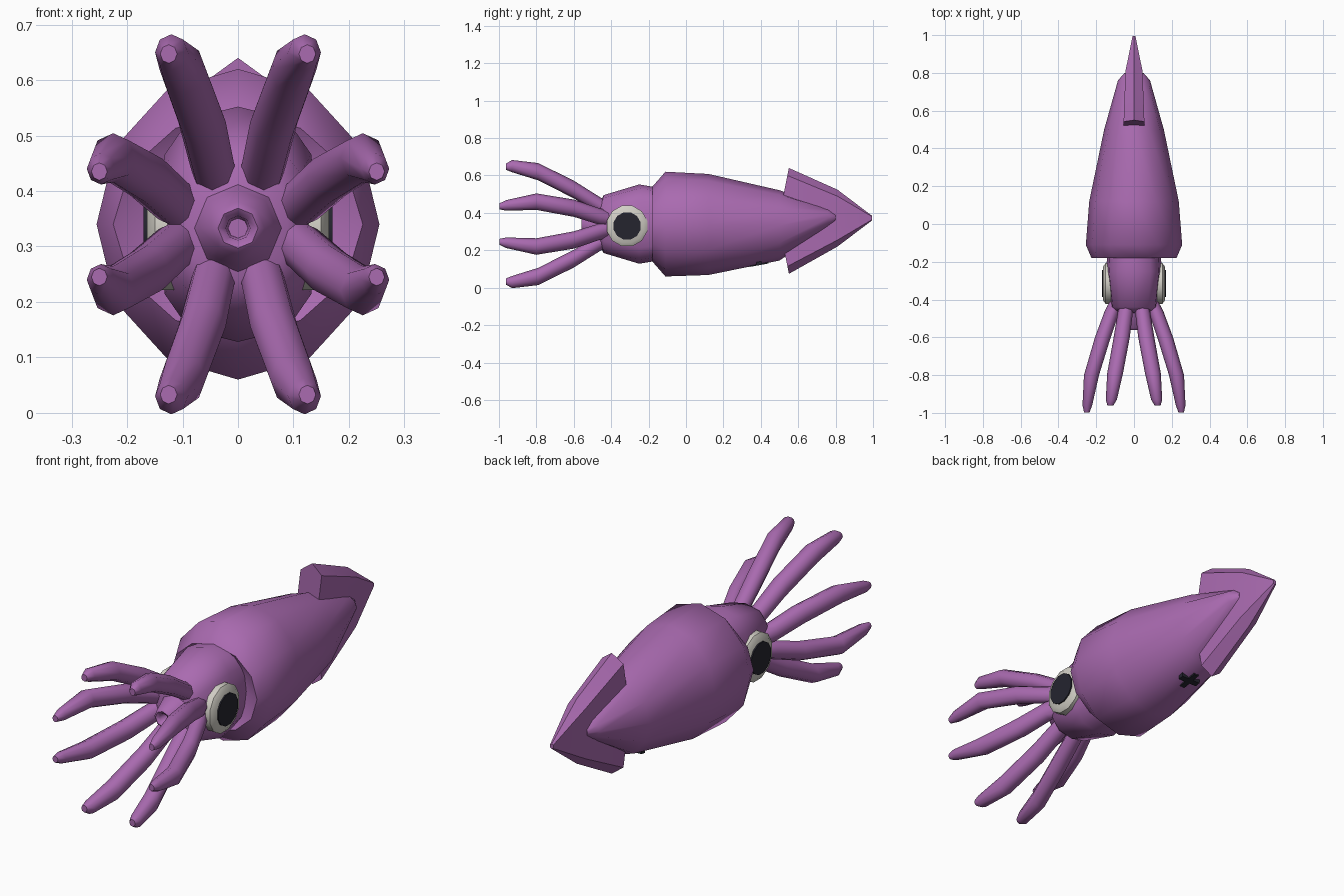
import bpy, bmesh
from math import sin, cos, tau, radians, copysign

if "Cube" in bpy.data.objects:
    bpy.data.objects.remove(bpy.data.objects["Cube"], do_unlink=True)

MID = 0.34  # height of the body axis


def material(name, rgb):
    m = bpy.data.materials.new(name)
    m.use_nodes = True
    m.diffuse_color = (*rgb, 1)
    m.node_tree.nodes["Principled BSDF"].inputs["Base Color"].default_value = (*rgb, 1)
    return m


PURPLE = material("purple skin", (0.40, 0.145, 0.435))
WHITE = material("eye white", (0.64, 0.62, 0.56))
DARK = material("dark", (0.018, 0.018, 0.028))


def oval(x, y, z, rx, rz, n=12, power=1.0):
    """Ring of points facing along y; a power below one makes it boxier."""
    pts = []
    for i in range(n):
        c, s = cos(tau * i / n), sin(tau * i / n)
        pts.append((x + rx * copysign(abs(c) ** power, c), y,
                    z + rz * copysign(abs(s) ** power, s)))
    return pts


def disc(x, y, z, r, n=12):
    """Ring of points facing along x."""
    return [(x, y + r * cos(tau * (i + .5) / n), z + r * sin(tau * (i + .5) / n))
            for i in range(n)]


def loft(name, rings, mat, angle=40):
    """Skin a row of rings and cap both ends."""
    bm = bmesh.new()
    loops = [[bm.verts.new(p) for p in ring] for ring in rings]
    n = len(loops[0])
    for a, b in zip(loops, loops[1:]):
        for i in range(n):
            j = (i + 1) % n
            bm.faces.new((a[i], a[j], b[j], b[i]))
    bm.faces.new(loops[0])
    bm.faces.new(loops[-1])
    bmesh.ops.recalc_face_normals(bm, faces=bm.faces[:])
    mesh = bpy.data.meshes.new(name)
    bm.to_mesh(mesh)
    bm.free()
    mesh.materials.append(mat)
    mesh.shade_smooth()
    mesh.set_sharp_from_angle(angle=radians(angle))
    obj = bpy.data.objects.new(name, mesh)
    bpy.context.collection.objects.link(obj)
    return obj


# Mantle: rolled front rim tapering to the tail: y, half width, half height, centre
mantle = [(-.14, .15, .15, .34), (-.18, .225, .20, .34), (-.11, .255, .28, .34),
          (.12, .237, .27, .338), (.5, .158, .188, .333),
          (.76, .085, .052, .374), (.80, .05, .028, .374)]
loft("mantle", [oval(0, y, cz, rx, rz) for y, rx, rz, cz in mantle], PURPLE, 50)


# Tail fin: upright arrow head with a ridged edge
def fin_ring(y, w, h, cz, slant, bevel):
    side = [(w, h - bevel), (w, h * .4), (w, -h * .4), (w, bevel - h)]
    outline = [(0, h)] + side + [(0, -h)] + [(-x, z) for x, z in reversed(side)]
    return [(x, y - slant * (h - abs(z)), cz + z) for x, z in outline]


loft("tail_fin", [fin_ring(.55, .055, .283, .357, .2, .04),
                  fin_ring(.81, .045, .152, .372, 0, .035),
                  fin_ring(.995, .008, .012, .372, 0, .004)], PURPLE)

# Head: boxy barrel between mantle and arms
head = [(-.12, .14, .19), (-.25, .147, .212), (-.44, .125, .155), (-.47, .09, .10)]
loft("head", [oval(0, y, MID, rx, rz, 12, .75) for y, rx, rz in head], PURPLE, 50)

# Mouth funnel with a hollow end
mouth = [(-.42, .10), (-.49, .07), (-.55, .048), (-.56, .036), (-.55, .022), (-.49, .018)]
loft("mouth", [oval(0, y, .333, r, r, 8) for y, r in mouth], PURPLE, 60)

# Arms: offsets from the axis (x, y, z, radius), mirrored to all four quarters
ARMS = {
    "inner": [(.035, -.40, .07, .04), (.045, -.46, .10, .042), (.065, -.60, .185, .045),
              (.10, -.79, .28, .044), (.12, -.93, .31, .031), (.125, -.962, .307, .016)],
    "outer": [(.085, -.40, .025, .04), (.115, -.46, .04, .042), (.165, -.60, .085, .044),
              (.225, -.80, .12, .042), (.247, -.96, .10, .027), (.25, -.998, .095, .015)],
}
for kind, path in ARMS.items():
    for sx, side in ((1, "left"), (-1, "right")):
        for sz, level in ((1, "upper"), (-1, "lower")):
            rings = [oval(sx * x, y, MID + sz * z, r * .95, r * 1.05, 8)
                     for x, y, z, r in path]
            loft(f"{level}_{kind}_arm_{side}", rings, PURPLE, 50)

# Eyes: bevelled white disc with a dark pupil plate
for sx, side in ((1, "left"), (-1, "right")):
    loft(f"eye_{side}", [disc(sx * x, -.315, .33, r)
                         for x, r in ((.10, .112), (.15, .112), (.164, .092))], WHITE)
    loft(f"pupil_{side}", [disc(sx * x, -.315, .33, .075) for x in (.161, .17)], DARK)

# Small dark cross under the belly, tilted to follow the mantle
for name, hw, hl in (("belly_cross_bar", .05, .013), ("belly_cross_stem", .013, .05)):
    rings = []
    for depth in (-.012, .012):
        rings.append([(x, .39 + y, .132 + .18 * y + depth)
                      for x, y in ((-hw, -hl), (hw, -hl), (hw, hl), (-hw, hl))])
    loft(name, rings, DARK)
